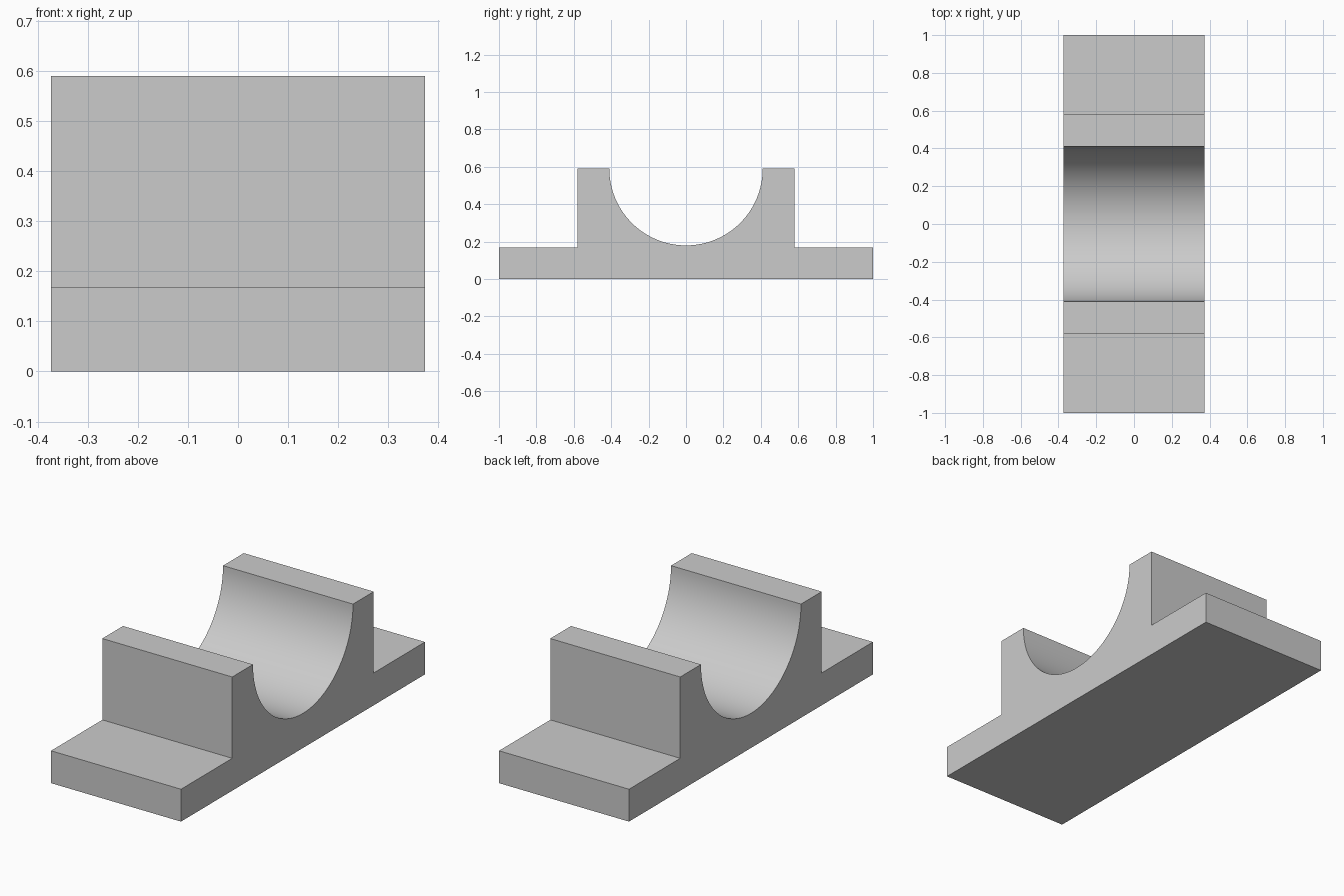
import bpy, bmesh, math

if "Cube" in bpy.data.objects:
    bpy.data.objects.remove(bpy.data.objects["Cube"])

HALF_WIDTH = 0.373
BASE_TOP, TOP = 0.168, 0.59
BLOCK, RADIUS = 0.58, 0.41
SEGMENTS = 64

# Side profile (y, z): base flanges, raised block, half-round cradle
profile = [(-1, 0), (1, 0), (1, BASE_TOP), (BLOCK, BASE_TOP), (BLOCK, TOP)]
for i in range(SEGMENTS + 1):
    a = math.pi * i / SEGMENTS
    profile.append((RADIUS * math.cos(a), TOP - RADIUS * math.sin(a)))
profile += [(-BLOCK, TOP), (-BLOCK, BASE_TOP), (-1, BASE_TOP)]

# Extrude the profile across the width
bm = bmesh.new()
face = bm.faces.new([bm.verts.new((-HALF_WIDTH, y, z)) for y, z in profile])
ext = bmesh.ops.extrude_face_region(bm, geom=[face], use_keep_orig=True)
verts = [g for g in ext["geom"] if isinstance(g, bmesh.types.BMVert)]
bmesh.ops.translate(bm, verts=verts, vec=(2 * HALF_WIDTH, 0, 0))
bmesh.ops.recalc_face_normals(bm, faces=bm.faces)

mesh = bpy.data.meshes.new("bearing_cradle")
bm.to_mesh(mesh)
bm.free()
cradle = bpy.data.objects.new("bearing_cradle", mesh)
bpy.context.collection.objects.link(cradle)

# Smooth the cradle bore, keep the other edges sharp
bpy.context.view_layer.objects.active = cradle
cradle.select_set(True)
bpy.ops.object.shade_smooth_by_angle(angle=math.radians(30))
